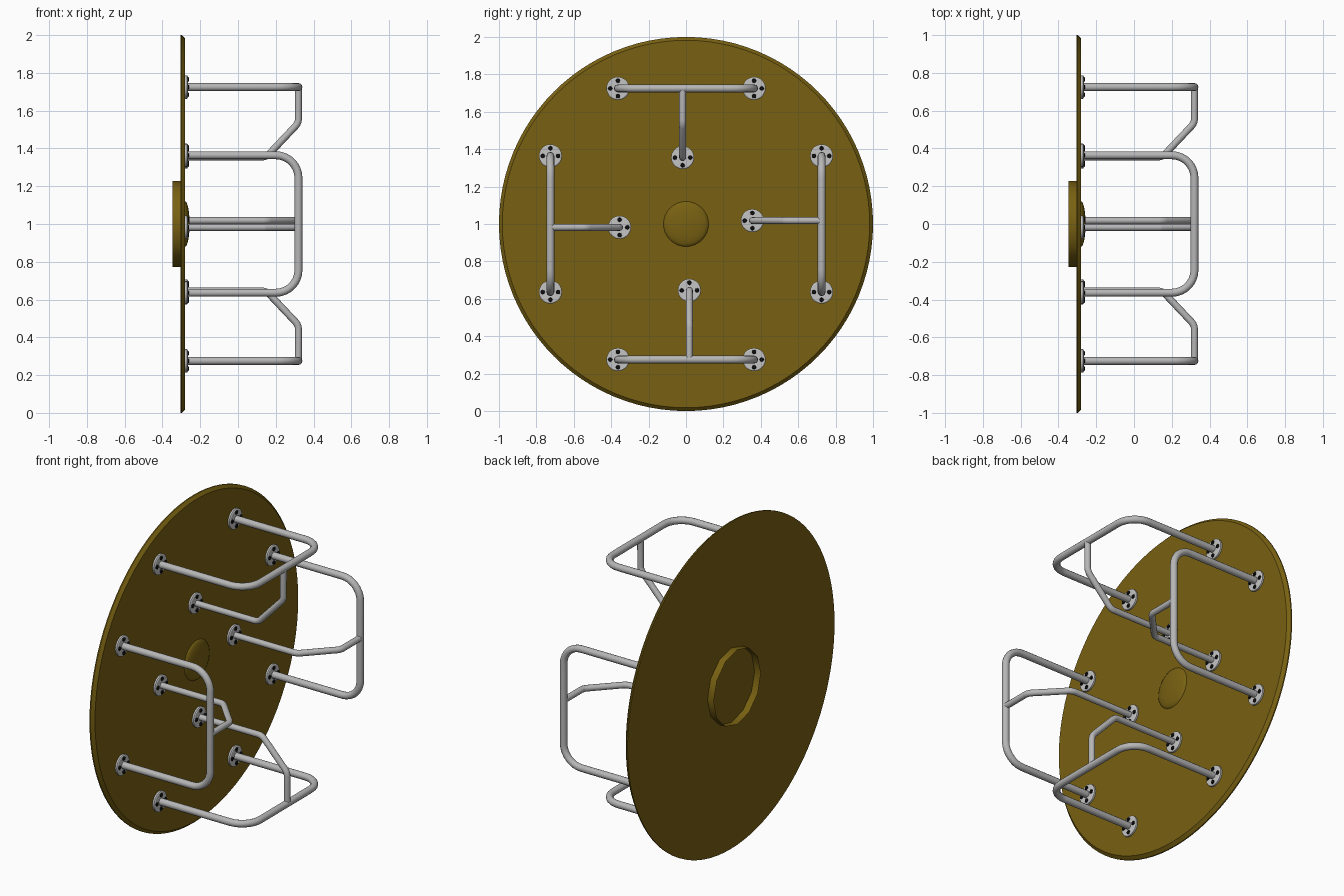
import bpy, bmesh, math
from mathutils import Vector, Matrix

if "Cube" in bpy.data.objects:
    bpy.data.objects.remove(bpy.data.objects["Cube"])


def mat(name, rgb):
    m = bpy.data.materials.new(name)
    m.diffuse_color = (*rgb, 1)
    m.use_nodes = True
    m.node_tree.nodes["Principled BSDF"].inputs["Base Color"].default_value = m.diffuse_color
    return m


gold = mat("dark gold", (0.19, 0.12, 0.006))
steel = mat("steel grey", (0.47, 0.47, 0.47))
plate = mat("pale grey", (0.56, 0.56, 0.56))
black = mat("bolt black", (0.006, 0.006, 0.006))


def add(name, mesh, material=None, turn=0.0):
    """Object pivoting on the wheel axis (x), centred at z = 1."""
    if material:
        mesh.materials.clear()
        mesh.materials.append(material)
    ob = bpy.data.objects.new(name, mesh)
    bpy.context.collection.objects.link(ob)
    ob.location = (0, 0, 1)
    ob.rotation_euler = (turn, 0, 0)
    return ob


def smooth(ob, deg=35):
    bpy.ops.object.select_all(action='DESELECT')
    ob.select_set(True)
    bpy.context.view_layer.objects.active = ob
    bpy.ops.object.shade_smooth_by_angle(angle=math.radians(deg))


def lathe(bm, profile, sides, y=0.0, z=0.0, index=0):
    """Revolve (x, radius) points about an x-parallel axis; radius 0 closes the end."""
    rings = []
    for x, r in profile:
        if r == 0:
            rings.append([bm.verts.new((x, y, z))] * sides)
        else:
            rings.append([bm.verts.new((x, y + r * math.cos(a), z + r * math.sin(a)))
                          for a in (2 * math.pi * i / sides for i in range(sides))])
    for p, q in zip(rings, rings[1:]):
        for i in range(sides):
            j = (i + 1) % sides
            corners = list(dict.fromkeys((p[j], p[i], q[i], q[j])))
            bm.faces.new(corners).material_index = index


def finish(bm, name, recalc=True):
    if recalc:
        bmesh.ops.recalc_face_normals(bm, faces=bm.faces)
    me = bpy.data.meshes.new(name)
    bm.to_mesh(me)
    bm.free()
    return me


def lathed(name, profile, sides, material):
    bm = bmesh.new()
    lathe(bm, profile, sides)
    ob = add(name, finish(bm, name), material)
    smooth(ob)
    return ob


def rounded(points, radius, steps=8):
    """Round the inner corners of a path, trimming `radius` from each side."""
    pts = [Vector(p) for p in points]
    out = [pts[0]]
    for a, b, c in zip(pts, pts[1:], pts[2:]):
        s = b + (a - b).normalized() * radius
        e = b + (c - b).normalized() * radius
        mid = b.lerp((s + e) / 2, 0.17)   # control point giving a near-circular bend
        for i in range(steps + 1):
            t = i / steps
            out.append(s * (1 - t) ** 3 + (s.lerp(b, 0.552) * 3 * t * (1 - t) ** 2)
                       + (e.lerp(b, 0.552) * 3 * t * t * (1 - t)) + e * t ** 3)
    out.append(pts[-1])
    return out


def pipe(name, path, radius):
    cu = bpy.data.curves.new(name, 'CURVE')
    cu.dimensions = '3D'
    cu.bevel_depth = radius
    cu.bevel_resolution = 4
    cu.use_fill_caps = True
    sp = cu.splines.new('POLY')
    sp.points.add(len(path) - 1)
    for p, co in zip(sp.points, path):
        p.co = (*co, 1)
    tmp = bpy.data.objects.new(name, cu)
    bpy.context.collection.objects.link(tmp)
    me = bpy.data.meshes.new_from_object(tmp.evaluated_get(bpy.context.evaluated_depsgraph_get()))
    bpy.data.objects.remove(tmp)
    return me


# Wheel disc with chamfered front edge, centre dome, open hub ring on the back
lathed("disc", [(-0.305, 0), (-0.305, 1.0), (-0.298, 1.0), (-0.28, 0.982), (-0.28, 0)], 96, gold)
dome = [(-0.282 + 0.026 * math.sin(a), 0.122 * math.cos(a) if i < 6 else 0)
        for i, a in ((i, i * math.pi / 12) for i in range(7))]
lathed("centre_dome", dome, 32, gold)
lathed("hub_ring", [(-0.30, 0.228), (-0.347, 0.228)], 12, gold)

# Handle pipes, modelled for the top handle
BACK, OUT, R, SPAN, OFF = -0.28, 0.32, 0.725, 0.364, -0.018
loop_path = rounded([(BACK, -SPAN, R), (OUT, -SPAN, R), (OUT, SPAN, R), (BACK, SPAN, R)], 0.12)
brace_path = rounded([(BACK, OFF, 0.355), (0.15, OFF, 0.355), (OUT, OFF, 0.535), (OUT, OFF, 0.72)],
                     0.02, 3)
loop_mesh = pipe("handle_loop", loop_path, 0.021)
brace_mesh = pipe("handle_brace", brace_path, 0.0185)

# Mounting flanges with four dark bolts each
bm = bmesh.new()
for y, z in ((-SPAN, R), (SPAN, R), (OFF, 0.355)):
    lathe(bm, [(-0.28, 0.062), (-0.270, 0.062), (-0.266, 0.056), (-0.266, 0)], 20, y, z)
    for k in range(4):
        a = k * math.pi / 2
        lathe(bm, [(-0.268, 0.012), (-0.262, 0.012), (-0.259, 0.008), (-0.259, 0)], 8,
              y + 0.041 * math.cos(a), z + 0.041 * math.sin(a), 1)
flange_mesh = finish(bm, "flanges")
flange_mesh.materials.append(plate)
flange_mesh.materials.append(black)

# Four handles around the wheel
for k in range(4):
    turn = k * math.pi / 2
    smooth(add(f"handle_loop_{k}", loop_mesh.copy(), steel, turn), 50)
    smooth(add(f"handle_brace_{k}", brace_mesh.copy(), steel, turn), 40)
    smooth(add(f"flanges_{k}", flange_mesh.copy(), None, turn), 30)
